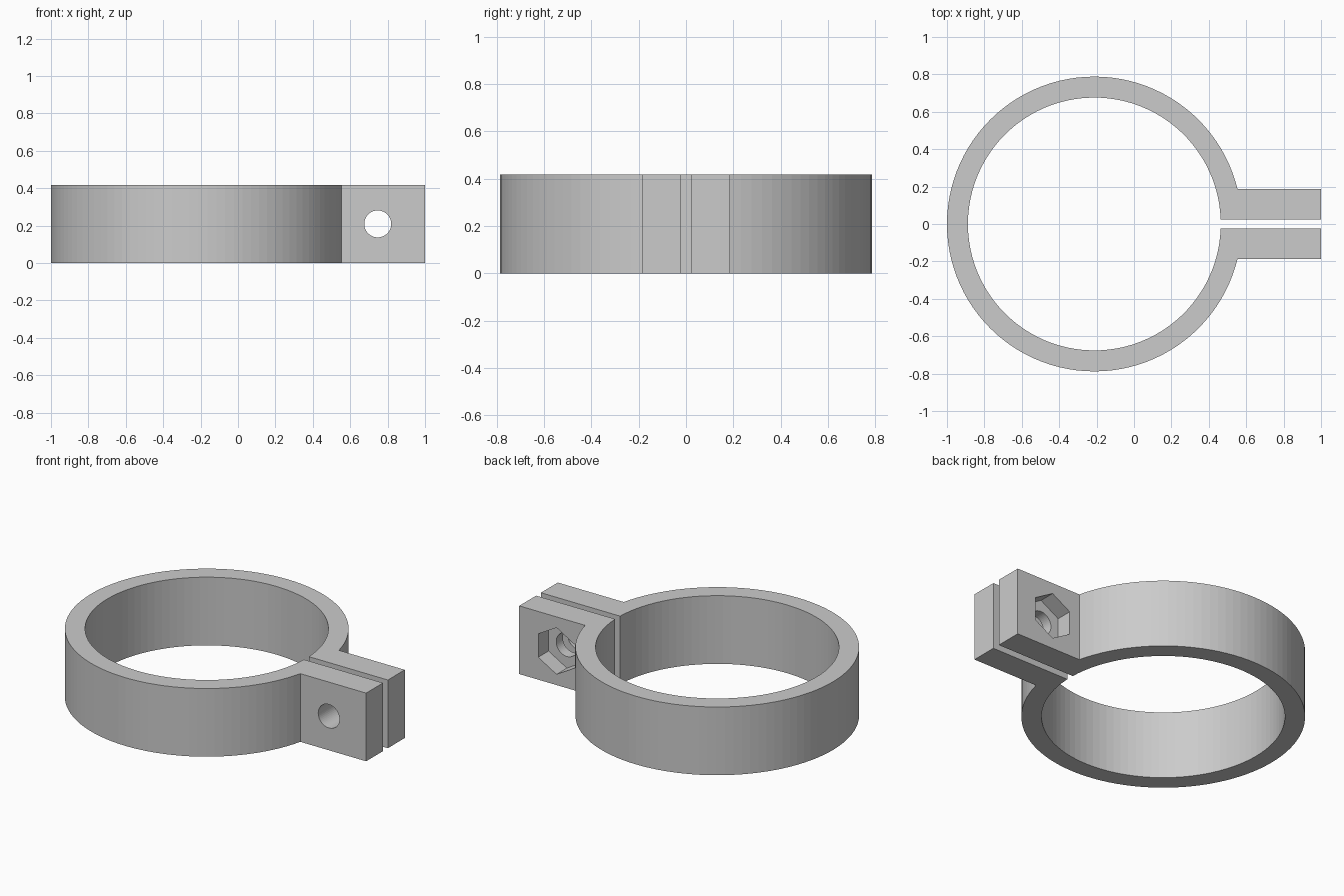
import bpy, bmesh, math
from mathutils import Matrix

cube = bpy.data.objects.get("Cube")
if cube:
    bpy.data.objects.remove(cube, do_unlink=True)

HEIGHT = 0.418
CENTRE_X = -0.212
OUTER, INNER = 0.788, 0.676
GAP, ARM = 0.0235, 0.187      # half the slot, outer side of the lugs
BOLT_X, BOLT_Z = 0.747, HEIGHT / 2

grey = bpy.data.materials.new("plain grey")
grey.use_nodes = True
colour = (0.6, 0.6, 0.6, 1)
grey.diffuse_color = colour
grey.node_tree.nodes["Principled BSDF"].inputs["Base Color"].default_value = colour


def make_object(name, bm):
    bmesh.ops.recalc_face_normals(bm, faces=bm.faces)
    mesh = bpy.data.meshes.new(name)
    bm.to_mesh(mesh)
    bm.free()
    mesh.materials.append(grey)
    obj = bpy.data.objects.new(name, mesh)
    bpy.context.collection.objects.link(obj)
    return obj


def arc(radius, half_width, steps=96):
    """Open arc running anticlockwise around the ring from +half_width to -half_width."""
    start = math.asin(half_width / radius)
    sweep = 2 * math.pi - 2 * start
    angles = [start + sweep * i / steps for i in range(steps + 1)]
    return [(CENTRE_X + radius * math.cos(a), radius * math.sin(a)) for a in angles]


def bolt_cutter(name, sides, radius, y_from, y_to):
    """Prism along y, centred on the bolt axis, with a corner pointing up."""
    bm = bmesh.new()
    place = (Matrix.Translation((BOLT_X, (y_from + y_to) / 2, BOLT_Z))
             @ Matrix.Rotation(math.pi / 2, 4, "X"))
    bmesh.ops.create_cone(bm, cap_ends=True, segments=sides, radius1=radius,
                          radius2=radius, depth=y_to - y_from, matrix=place)
    obj = make_object(name, bm)
    obj.hide_render = True
    return obj


# Split ring and both lugs as one extruded outline
outline = (arc(OUTER, ARM) + [(1, -ARM), (1, -GAP)]
           + arc(INNER, GAP)[::-1] + [(1, GAP), (1, ARM)])
bm = bmesh.new()
base = bm.faces.new([bm.verts.new((x, y, 0)) for x, y in outline])
top = bmesh.ops.extrude_face_region(bm, geom=[base], use_keep_orig=True)["geom"]
bmesh.ops.translate(bm, vec=(0, 0, HEIGHT),
                    verts=[v for v in top if isinstance(v, bmesh.types.BMVert)])
clamp = make_object("clamp_ring", bm)

# Bolt hole through both lugs, hexagonal nut pocket in the back lug
cutters = [bolt_cutter("bolt_hole_cutter", 48, 0.072, -0.4, 0.4),
           bolt_cutter("nut_pocket_cutter", 6, 0.143, ARM - 0.1, 0.4)]
bpy.context.view_layer.objects.active = clamp
for cutter in cutters:
    cut = clamp.modifiers.new(cutter.name, "BOOLEAN")
    cut.operation = "DIFFERENCE"
    cut.solver = "EXACT"
    cut.object = cutter
    bpy.ops.object.modifier_apply(modifier=cut.name)
    bpy.data.objects.remove(cutter, do_unlink=True)
